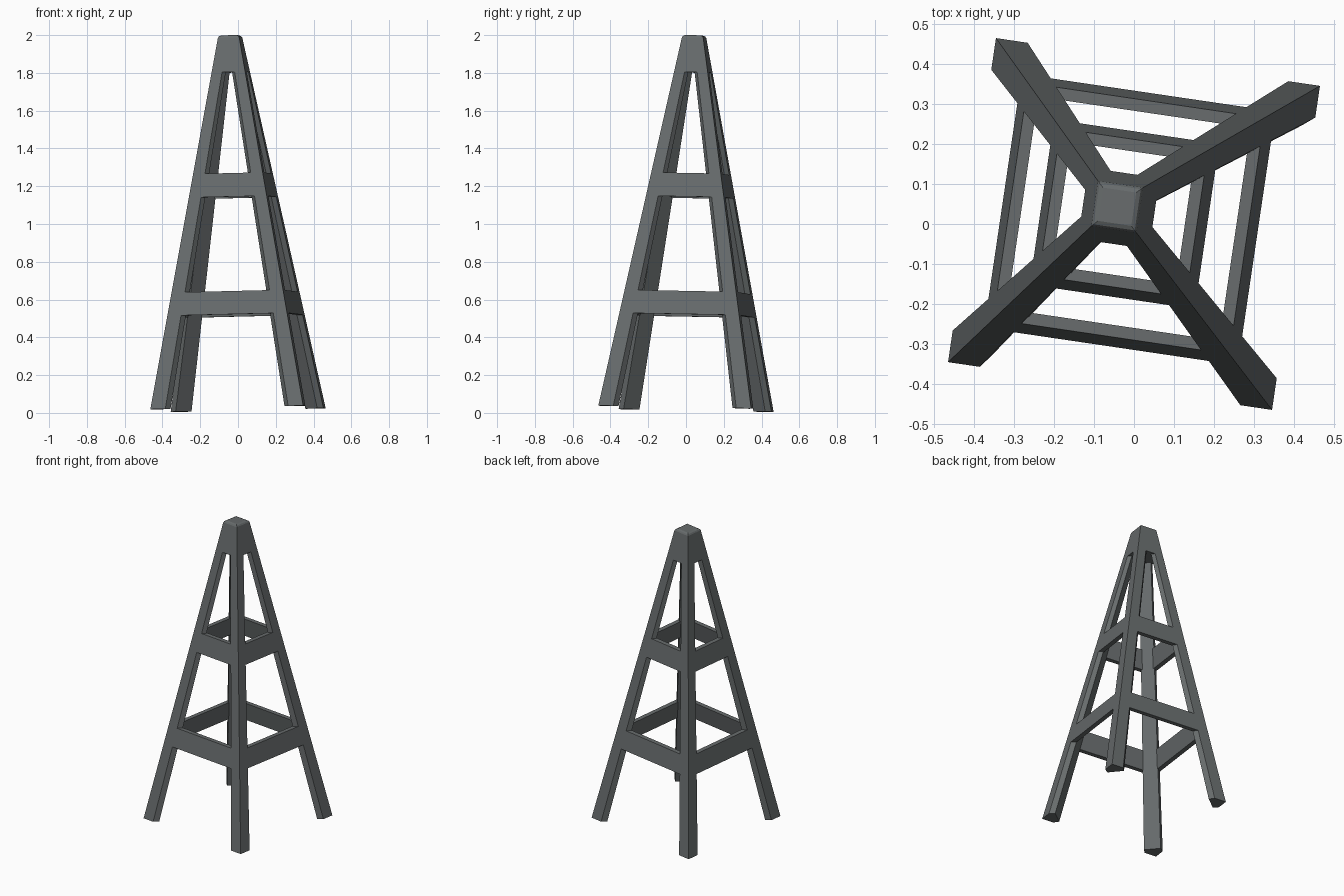
import bpy, bmesh, math
from mathutils import Matrix, Vector

if "Cube" in bpy.data.objects:
    bpy.data.objects.remove(bpy.data.objects["Cube"])

# Tapered square tower, turned about its axis and leaning slightly
BASE, TOP, H = 0.409, 0.057, 1.965
THICK = 0.03
axis = Vector((-0.042, 0.043, 1.97)).normalized()
lean = Vector((0, 0, 1)).rotation_difference(axis).to_matrix().to_4x4()
PLACE = Matrix.Translation((0, 0, 0.0215)) @ lean @ Matrix.Rotation(math.radians(-8.4), 4, 'Z')

grey = bpy.data.materials.new("dark grey metal")
grey.diffuse_color = (0.135, 0.148, 0.15, 1)
grey.use_nodes = True
grey.node_tree.nodes["Principled BSDF"].inputs["Base Color"].default_value = grey.diffuse_color


def half(z):
    return BASE + (TOP - BASE) * z / H


def leg_scale(z):
    return 1 - 0.33 * z / H


def loft(name, rings, turn=0):
    """Closed solid through rings of points, turned by quarter turns."""
    bm = bmesh.new()
    loops = [[bm.verts.new(p) for p in r] for r in rings]
    n = len(loops[0])
    for a, b in zip(loops, loops[1:]):
        for i in range(n):
            j = (i + 1) % n
            bm.faces.new((a[i], a[j], b[j], b[i]))
    bm.faces.new(loops[0])
    bm.faces.new(loops[-1])
    bmesh.ops.recalc_face_normals(bm, faces=bm.faces)
    bm.transform(PLACE @ Matrix.Rotation(turn * math.pi / 2, 4, 'Z'))
    me = bpy.data.meshes.new(name)
    bm.to_mesh(me)
    bm.free()
    me.materials.append(grey)
    ob = bpy.data.objects.new(name, me)
    bpy.context.collection.objects.link(ob)
    return ob


def leg_ring(z):
    # five-sided section: outer corner, two flanks, chamfered inside
    h, s = half(z), leg_scale(z)
    section = [(0, 0), (0.08, 0), (0.104, 0.03), (0.03, 0.104), (0, 0.08)]
    return [(-h + u * s, -h + v * s, z) for u, v in section]


def brace_ring(z):
    h = half(z)
    e = h - 0.08 * leg_scale(z)
    return [(-e, -h, z), (e, -h, z), (e, -h + THICK, z), (-e, -h + THICK, z)]


def square(r, z):
    return [(-r, -r, z), (r, -r, z), (r, r, z), (-r, r, z)]


# Four legs and two rings of braces
for k in range(4):
    loft(f"leg_{k + 1}", [leg_ring(0), leg_ring(1.8)], k)
    for label, lo, hi in (("lower", 0.495, 0.618), ("upper", 1.12, 1.245)):
        loft(f"{label}_brace_{k + 1}", [brace_ring(lo), brace_ring(hi)], k)

# Solid peak with a bevelled top
loft("peak", [square(half(1.782), 1.782), square(TOP, H),
              square(0.052, H + 0.008), square(0.042, H + 0.013)])
